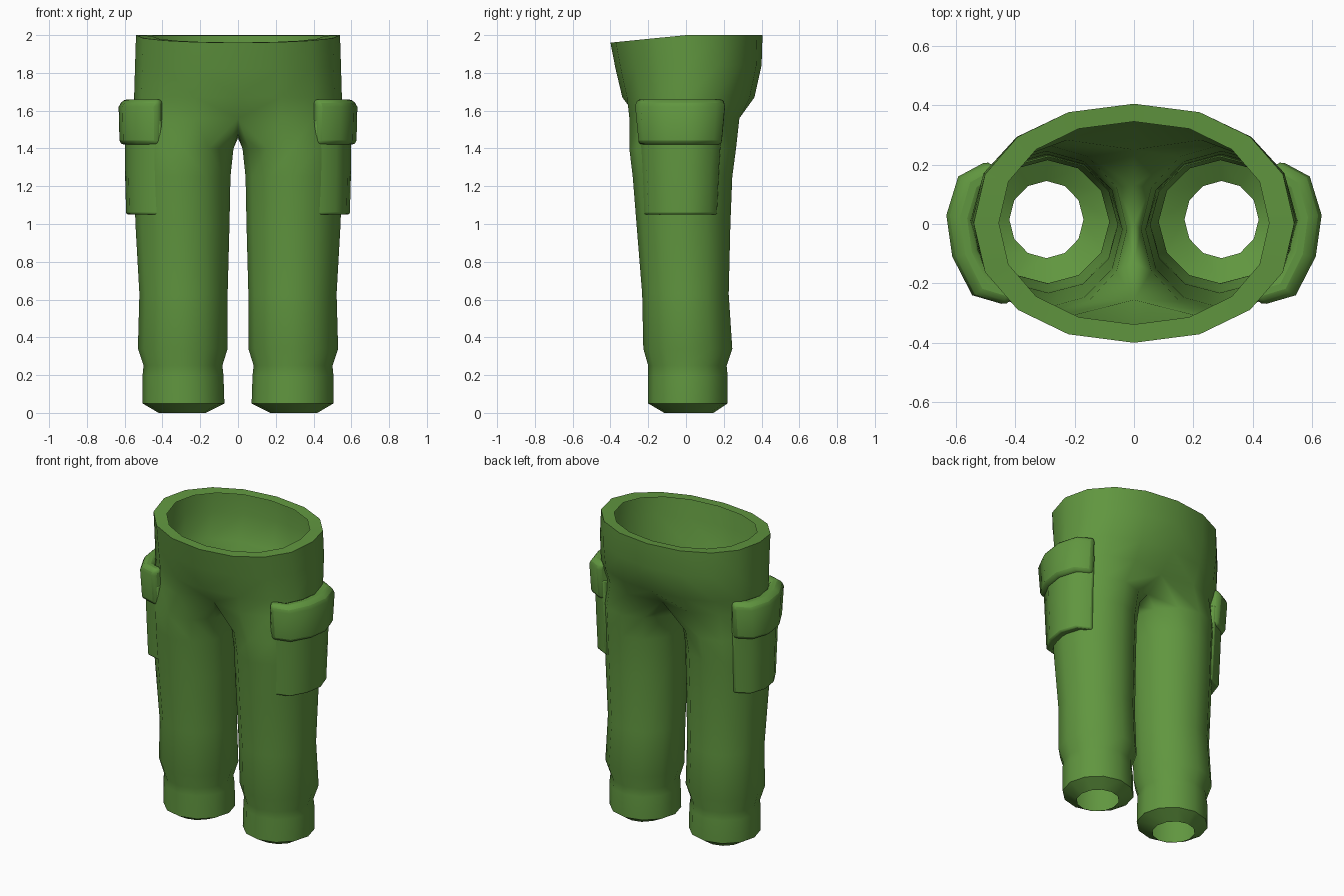
import bpy, bmesh, math

if "Cube" in bpy.data.objects:
    bpy.data.objects.remove(bpy.data.objects["Cube"])

green = bpy.data.materials.new("olive green cloth")
green.diffuse_color = (0.118, 0.305, 0.05, 1)
green.use_nodes = True
green.node_tree.nodes["Principled BSDF"].inputs["Base Color"].default_value = green.diffuse_color


def finish(bm, name, bevel=0):
    me = bpy.data.meshes.new(name)
    bm.to_mesh(me)
    bm.free()
    me.materials.append(green)
    ob = bpy.data.objects.new(name, me)
    bpy.context.collection.objects.link(ob)
    bpy.ops.object.select_all(action='DESELECT')
    ob.select_set(True)
    bpy.context.view_layer.objects.active = ob
    bpy.ops.object.shade_smooth_by_angle(angle=math.radians(48))
    if bevel:
        b = ob.modifiers.new("soft edges", 'BEVEL')
        b.width, b.segments = bevel, 2
        b.limit_method, b.angle_limit = 'ANGLE', math.radians(50)
    m = ob.modifiers.new("mirror", 'MIRROR')
    m.use_clip = True
    return ob


def spow(v, e):
    return math.copysign(abs(v) ** e, v)


# Trousers: right half, waist half-rings split into a closed leg tube
bm = bmesh.new()


def waist_ring(z, rx, yf, yb, tilt=0.0, pull=None):
    ring = []
    for i in range(9):
        a = math.radians(-90 + 22.5 * i)
        x = 0 if i in (0, 8) else rx * spow(math.cos(a), 0.93)
        y = (yf + yb) / 2 + (yb - yf) / 2 * spow(math.sin(a), 0.93)
        if pull and i in (0, 8):
            y = pull[i // 8]
        ring.append(bm.verts.new((x, y, z - tilt * max(0, -y))))
    return ring


def leg_ring(z, xi, xo, yf, yb):
    ring = []
    for i in range(12):
        a = math.radians(-120 + 30 * i)
        ring.append(bm.verts.new(((xi + xo) / 2 + (xo - xi) / 2 * math.cos(a),
                                  (yf + yb) / 2 + (yb - yf) / 2 * math.sin(a), z)))
    return ring


def bridge(up, lo, closed):
    n = len(up)
    for i in range(n if closed else n - 1):
        j = (i + 1) % n
        bm.faces.new((lo[i], lo[j], up[j], up[i]))


waist = [waist_ring(1.995, 0.455, -0.338, 0.345, 0.1),
         waist_ring(2.0, 0.54, -0.40, 0.405, 0.1),
         waist_ring(1.84, 0.545, -0.373, 0.40, 0.05),
         waist_ring(1.67, 0.55, -0.337, 0.362),
         waist_ring(1.56, 0.55, -0.322, 0.305, 0, (-0.255, 0.25))]
for a, b in zip(waist, waist[1:]):
    bridge(a, b, False)

crotch = [bm.verts.new((0, y, z)) for y, z in ((0.13, 1.48), (0, 1.455), (-0.13, 1.48))]
legs = [waist[-1] + crotch]
for row in ((1.40, .024, .55, -.30, .265), (1.25, .04, .55, -.282, .245),
            (1.0, .045, .543, -.262, .235), (.63, .055, .522, -.232, .226),
            (.34, .055, .53, -.226, .245), (.25, .083, .50, -.20, .215),
            (.20, .077, .505, -.20, .22), (.05, .072, .505, -.20, .22),
            (0, .17, .42, -.115, .145)):
    legs.append(leg_ring(*row))
for a, b in zip(legs, legs[1:]):
    bridge(a, b, True)
finish(bm, "trousers")

# Cargo pockets: curved pads wrapped round the outer thigh
ARC = ((.425, -.275), (.545, -.24), (.612, -.11), (.632, .03), (.592, .16), (.49, .215))


def pad(name, levels, bevel):
    """levels: (z, x scale, y scale), bottom to top"""
    bm = bmesh.new()
    rings = []
    for z, sx, sy in levels:
        outer = [(.3 + (x - .3) * sx, -.03 + (y + .03) * sy) for x, y in ARC]
        inner = [(.3 + (x - .3) * .72, -.03 + (y + .03) * .74) for x, y in reversed(ARC)]
        rings.append([bm.verts.new((x, y, z)) for x, y in outer + inner])
    n = len(rings[0])
    for lo, up in zip(rings, rings[1:]):
        for i in range(n):
            j = (i + 1) % n
            bm.faces.new((lo[i], lo[j], up[j], up[i]))
    for r in (rings[0], rings[-1]):
        for i in range(n // 2 - 1):
            bm.faces.new((r[i], r[i + 1], r[n - 2 - i], r[n - 1 - i]))
    bmesh.ops.recalc_face_normals(bm, faces=bm.faces)
    finish(bm, name, bevel)


pad("pocket", ((1.05, .88, .80), (1.30, .90, .85), (1.55, .90, .92)), .022)
pad("pocket_flap", ((1.42, .985, .92), (1.62, 1.0, 1.0), (1.66, .93, .97)), .022)
